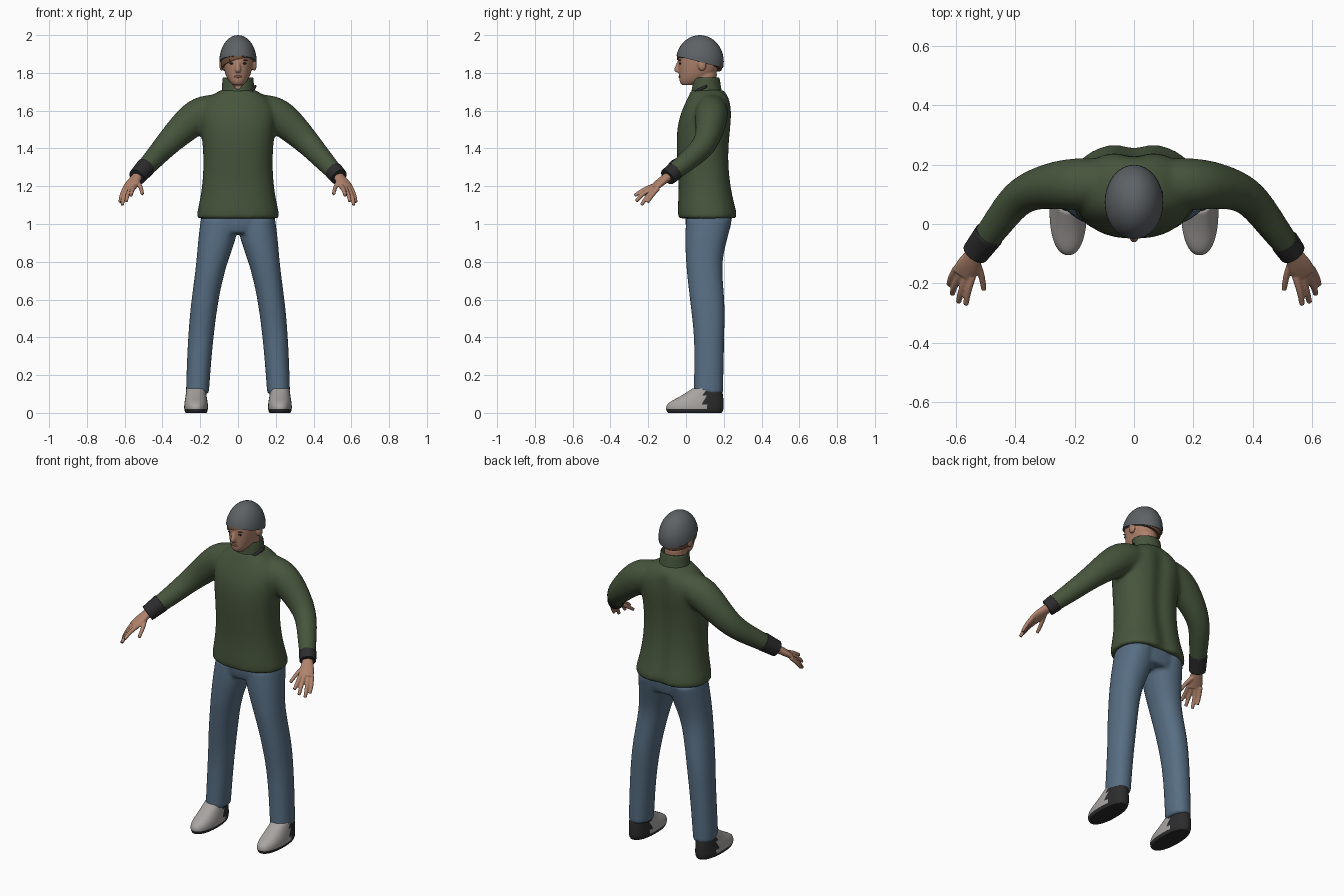
import bpy, bmesh, math
from mathutils import Vector, Matrix

cube = bpy.data.objects.get("Cube")
if cube:
    bpy.data.objects.remove(cube, do_unlink=True)


def material(name, rgb):
    m = bpy.data.materials.new(name)
    m.use_nodes = True
    m.diffuse_color = (*rgb, 1)
    m.node_tree.nodes["Principled BSDF"].inputs["Base Color"].default_value = (*rgb, 1)
    return m


GREEN = material("sweater green", (.062, .09, .045))
DENIM = material("denim blue", (.095, .155, .225))
GREY = material("cap grey", (.11, .122, .132))
SKIN = material("skin", (.43, .225, .15))
SHOE = material("shoe light grey", (.39, .37, .355))
BLACK = material("dark trim", (.025, .025, .027))
HAIR = material("hair brown", (.16, .08, .045))
LIP = material("lip", (.3, .12, .09))


def stack(rows, x=0):
    """Rows of (z, front, back, half width) or with a leading x offset."""
    out = []
    for r in rows:
        cx, (z, front, back, rx) = (r[0], r[1:]) if len(r) == 5 else (x, r)
        out.append((cx, (front + back) / 2, z, rx, (back - front) / 2))
    return out


def loft(bm, pts, flat=True, side=1, power=2.0, n=24, caps=True):
    """Skin elliptic rings (x, y, z, r_u, r_v) along a path."""
    pts = [(p[0] * side, *p[1:]) for p in pts]
    rows = []
    for i, p in enumerate(pts):
        a, b = pts[max(i - 1, 0)], pts[min(i + 1, len(pts) - 1)]
        t = (Vector(b[:3]) - Vector(a[:3])).normalized()
        rows.append((*p, *t))
    if caps:
        def mix(a, b):
            return tuple(u + (v - u) * .06 for u, v in zip(a, b))

        def shrink(r):
            return (*r[:3], r[3] * .8, r[4] * .8, *r[5:])
        rows = [shrink(rows[0]), rows[0], mix(rows[0], rows[1]), *rows[1:-1],
                mix(rows[-1], rows[-2]), rows[-1], shrink(rows[-1])]
    rings = []
    for r in rows:
        c, t = Vector(r[:3]), Vector(r[5:])
        u, v = Vector((1, 0, 0)), Vector((0, 1, 0))
        if not flat:
            u = t.cross(Vector((0, 0, 1))).normalized()
            v = u.cross(t).normalized()
        ring = []
        for k in range(n):
            a = math.tau * k / n
            ca, sa = math.cos(a), math.sin(a)
            p = c + u * r[3] * math.copysign(abs(ca) ** (2 / power), ca)
            p += v * r[4] * math.copysign(abs(sa) ** (2 / power), sa)
            ring.append(bm.verts.new(p))
        rings.append(ring)
    for a, b in zip(rings, rings[1:]):
        for k in range(n):
            j = (k + 1) % n
            bm.faces.new((a[k], a[j], b[j], b[k]))
    if caps:
        bm.faces.new(rings[0])
        bm.faces.new(rings[-1])
    return rings


def ellipsoid(bm, center, radii):
    m = Matrix.Translation(center) @ Matrix.Diagonal((*radii, 1))
    return bmesh.ops.create_uvsphere(bm, u_segments=32, v_segments=20, radius=1, matrix=m)


def finish(name, bm, mats, subsurf=2, voxel=0, smooth=0, thick=0):
    bmesh.ops.recalc_face_normals(bm, faces=bm.faces)
    me = bpy.data.meshes.new(name)
    bm.to_mesh(me)
    bm.free()
    for m in mats:
        me.materials.append(m)
    for p in me.polygons:
        p.use_smooth = True
    ob = bpy.data.objects.new(name, me)
    bpy.context.collection.objects.link(ob)
    if thick:
        mod = ob.modifiers.new("thickness", "SOLIDIFY")
        mod.thickness = thick
    if subsurf:
        mod = ob.modifiers.new("subdivide", "SUBSURF")
        mod.levels = mod.render_levels = subsurf
    if voxel:
        mod = ob.modifiers.new("blend", "REMESH")
        mod.mode, mod.voxel_size, mod.use_smooth_shade = "VOXEL", voxel, True
        mod = ob.modifiers.new("relax", "SMOOTH")
        mod.factor, mod.iterations = .5, smooth
    return ob


# Sweater: torso with a soft groove down the back, and both sleeves
arm = [(.10, .135, 1.605, .085, .085), (.20, .135, 1.585, .09, .098),
       (.28, .13, 1.52, .08, .087), (.385, .105, 1.415, .063, .066),
       (.45, .015, 1.34, .055, .056), (.53, -.09, 1.255, .043, .044)]
bm = bmesh.new()
loft(bm, stack([(1.03, -.04, .272, .217), (1.06, -.045, .278, .218), (1.12, -.042, .26, .203),
                (1.22, -.038, .24, .187), (1.35, -.048, .23, .182), (1.47, -.052, .238, .192),
                (1.56, -.038, .248, .207), (1.63, -.01, .245, .2), (1.68, .015, .225, .145),
                (1.71, .028, .195, .088)]), power=2.3, n=32)
for v in bm.verts:
    if v.co.y > .15 and v.co.z < 1.66:
        v.co.y -= .025 * math.exp(-(v.co.x / .035) ** 2)
for s in (1, -1):
    loft(bm, arm, flat=False, side=s)
finish("sweater", bm, [GREEN], voxel=.011, smooth=5)

# Standing collar, dipping at the throat
bm = bmesh.new()
rings = loft(bm, stack([(1.66, .018, .205, .098), (1.69, .026, .192, .088),
                        (1.735, .029, .184, .084), (1.778, .03, .178, .083)]), n=32, caps=False)
for ring, dip in zip(rings[2:], (.03, .068)):
    for v in ring:
        if v.co.y < .1:
            v.co.z -= dip * math.exp(-(v.co.x / .035) ** 2)
finish("collar", bm, [GREEN], thick=.008)

bm = bmesh.new()
loft(bm, [(.035, .026, 1.682, .008, .008), (.075, .054, 1.702, .01, .01),
          (.092, .11, 1.73, .007, .007)], flat=False, n=12)
finish("collar_fastener", bm, [BLACK], subsurf=1)

# Cuffs and hands
tips = [((.546, -.178, 1.2), (.562, -.232, 1.178), (.567, -.272, 1.15)),
        ((.564, -.172, 1.195), (.584, -.23, 1.16), (.592, -.264, 1.12)),
        ((.582, -.162, 1.19), (.606, -.208, 1.145), (.613, -.236, 1.1)),
        ((.598, -.148, 1.19), (.618, -.182, 1.15), (.624, -.205, 1.115)),
        ((.538, -.115, 1.23), (.515, -.165, 1.2), (.506, -.222, 1.158))]
for s, label in ((1, "left"), (-1, "right")):
    bm = bmesh.new()
    start = (.508, -.06, 1.28, .049, .05) if s > 0 else (.488, -.035, 1.302, .052, .053)
    loft(bm, [start, (.522, -.08, 1.263, .048, .048), (.536, -.099, 1.248, .046, .046)],
         flat=False, side=s)
    finish(label + "_cuff", bm, [BLACK])
    bm = bmesh.new()
    loft(bm, [(.525, -.083, 1.26, .03, .025), (.542, -.11, 1.24, .031, .023),
              (.558, -.14, 1.217, .042, .021), (.576, -.172, 1.19, .041, .016)],
         flat=False, side=s)
    for finger in tips:
        loft(bm, [(*p, r, r) for p, r in zip(finger, (.0135, .012, .0095))],
             flat=False, side=s, n=12)
    finish(label + "_hand", bm, [SKIN], voxel=.004, smooth=3)

# Trousers: hips and two legs
bm = bmesh.new()
loft(bm, stack([(.95, .01, .225, .16), (.99, -.005, .24, .197), (1.06, -.005, .245, .195)]), power=2.3)
leg = stack([(.1, 1.03, 0, .245, .097), (.105, .95, -.005, .228, .103), (.122, .87, -.004, .205, .093),
             (.142, .78, 0, .19, .081), (.163, .67, .012, .198, .074), (.182, .55, .026, .207, .071),
             (.195, .42, .042, .203, .068), (.206, .28, .044, .2, .065), (.215, .1, .04, .197, .061)])
for s in (1, -1):
    loft(bm, leg, side=s, power=2.2)
finish("trousers", bm, [DENIM], voxel=.01, smooth=4)

# Shoes: dark soles and heels by face position
for s, label in ((1, "left"), (-1, "right")):
    bm = bmesh.new()
    loft(bm, stack([(0, -.098, .19, .056), (.018, -.108, .2, .064), (.045, -.104, .2, .063),
                    (.065, -.075, .199, .06), (.09, -.025, .197, .056), (.13, .035, .19, .05)], x=.222),
         side=s, power=2.25, n=32)
    for f in bm.faces:
        c = f.calc_center_median()
        f.material_index = int(c.z < .013 or c.y > .1)
    finish(label + "_shoe", bm, [SHOE, BLACK])

# Head, neck, nose and ears blended together
bm = bmesh.new()
loft(bm, stack([(1.735, -.022, .05, .028), (1.752, -.036, .1, .047), (1.78, -.037, .14, .063),
                (1.81, -.04, .168, .073), (1.85, -.043, .182, .08), (1.9, -.046, .184, .084),
                (1.95, -.01, .155, .065)]), power=2.1)
loft(bm, stack([(1.65, .035, .16, .066), (1.72, .042, .158, .06), (1.8, .035, .165, .06)]))
loft(bm, [(0, -.036, 1.86, .009, .01), (0, -.047, 1.83, .012, .013), (0, -.05, 1.812, .017, .016),
          (0, -.042, 1.803, .014, .012)], n=12)
for s in (1, -1):
    ellipsoid(bm, (s * .086, .085, 1.843), (.013, .023, .033))
finish("head", bm, [SKIN], subsurf=1, voxel=.005, smooth=3)

# Facial details
for s, label in ((1, "left"), (-1, "right")):
    for part, z, radii, mat in (("eye", 1.85, (.013, .005, .005), BLACK),
                                ("eyebrow", 1.867, (.019, .006, .004), HAIR)):
        bm = bmesh.new()
        ellipsoid(bm, (s * .033, -.0315, z), radii)
        finish(label + "_" + part, bm, [mat], subsurf=0)
bm = bmesh.new()
ellipsoid(bm, (0, -.0345, 1.78), (.022, .006, .006))
finish("lips", bm, [LIP], subsurf=0)


def dome(name, mat, center, radii, z0, slope_x, slope_y):
    """Ellipsoid kept above the plane z = z0 + slope_x * x + slope_y * y."""
    bm = bmesh.new()
    ellipsoid(bm, center, radii)
    bmesh.ops.bisect_plane(bm, geom=bm.verts[:] + bm.edges[:] + bm.faces[:], plane_co=(0, 0, z0),
                           plane_no=(-slope_x, -slope_y, 1), clear_inner=True)
    bmesh.ops.holes_fill(bm, edges=[e for e in bm.edges if e.is_boundary])
    ob = finish(name, bm, [mat], subsurf=0)
    bpy.ops.object.select_all(action="DESELECT")
    ob.select_set(True)
    bpy.context.view_layer.objects.active = ob
    bpy.ops.object.shade_smooth_by_angle(angle=math.radians(40))


# Hair sweeping lower on one side, under a slanted cap
dome("hair", HAIR, (0, .073, 1.86), (.091, .123, .13), 1.862, .25, -.26)
dome("cap", GREY, (0, .073, 1.86), (.099, .127, .14), 1.877, 0, -.26)
